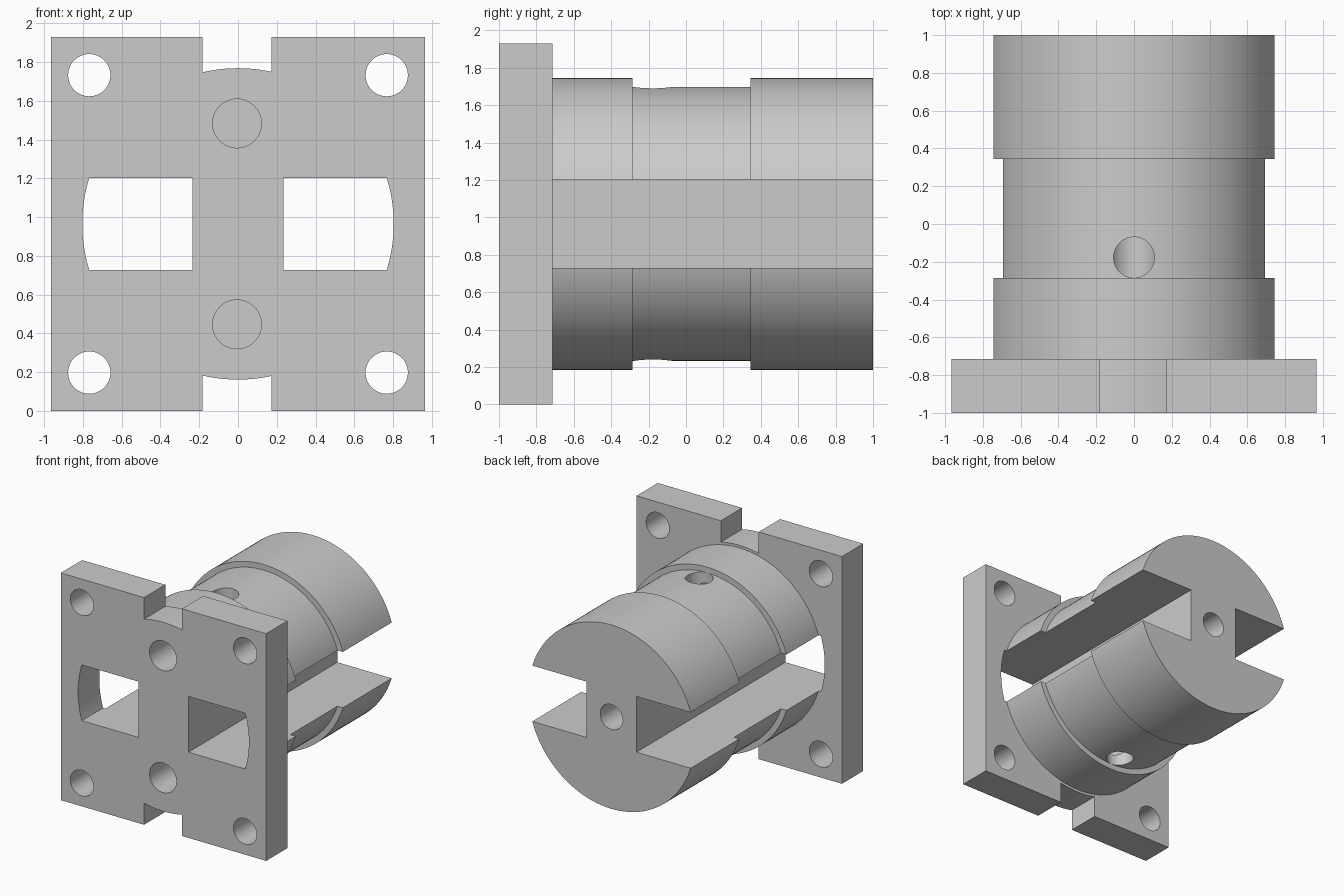
import bpy
import bmesh
import math
from mathutils import Matrix, Vector

cube = bpy.data.objects.get("Cube")
if cube:
    bpy.data.objects.remove(cube, do_unlink=True)

MID = 0.965          # height of the axis
PLATE_BACK = -0.715  # where the plate meets the body
PLUG_R, BODY_R, GROOVE_R = 0.803, 0.781, 0.733
SLOT_X, SLOT_H = 0.235, 0.237

grey = bpy.data.materials.new("machined grey")
grey.use_nodes = True
grey.diffuse_color = (0.6, 0.6, 0.6, 1)
grey.node_tree.nodes["Principled BSDF"].inputs["Base Color"].default_value = (0.6, 0.6, 0.6, 1)


def finish_mesh(bm, name):
    bmesh.ops.recalc_face_normals(bm, faces=bm.faces)
    mesh = bpy.data.meshes.new(name)
    bm.to_mesh(mesh)
    bm.free()
    mesh.materials.append(grey)
    ob = bpy.data.objects.new(name, mesh)
    bpy.context.collection.objects.link(ob)
    return ob


def box(name, low, high):
    low, high = Vector(low), Vector(high)
    bm = bmesh.new()
    place = Matrix.Translation((low + high) / 2) @ Matrix.Diagonal((*(high - low), 1))
    bmesh.ops.create_cube(bm, size=1, matrix=place)
    return finish_mesh(bm, name)


def rod(name, start, end, radius, sides=48):
    start, end = Vector(start), Vector(end)
    axis = end - start
    turn = axis.to_track_quat("Z", "Y").to_matrix().to_4x4()
    bm = bmesh.new()
    bmesh.ops.create_cone(bm, cap_ends=True, segments=sides, radius1=radius, radius2=radius,
                          depth=axis.length, matrix=Matrix.Translation((start + end) / 2) @ turn)
    return finish_mesh(bm, name)


def combine(target, tool, operation="DIFFERENCE"):
    """Apply a boolean and discard the tool."""
    mod = target.modifiers.new("cut", "BOOLEAN")
    mod.operation, mod.object, mod.solver = operation, tool, "EXACT"
    bpy.context.view_layer.objects.active = target
    bpy.ops.object.modifier_apply(modifier=mod.name)
    bpy.data.objects.remove(tool, do_unlink=True)


def plug():
    return rod("plug_cutter", (0, -1.3, MID), (0, 0, MID), PLUG_R, 128)


# Square mounting plate
plate = box("mounting_plate", (-0.965, -1, 0), (0.965, PLATE_BACK, 2 * MID))

# Grooved round body, turned from a stepped profile
profile = [(0, PLATE_BACK), (BODY_R, PLATE_BACK), (BODY_R, -0.286), (GROOVE_R, -0.286),
           (GROOVE_R, 0.345), (BODY_R, 0.345), (BODY_R, 1), (0, 1)]
bm = bmesh.new()
points = [bm.verts.new((r, y, MID)) for r, y in profile]
edges = [bm.edges.new(pair) for pair in zip(points, points[1:])]
bmesh.ops.spin(bm, geom=points + edges, cent=(0, 0, MID), axis=(0, 1, 0),
               angle=math.tau, steps=128, use_duplicate=False)
bmesh.ops.remove_doubles(bm, verts=bm.verts, dist=0.0001)
body = finish_mesh(bm, "grooved_body")

for side in (-1, 1):
    # Side slots: arc-ended windows in the plate, open channels in the body
    xs = sorted((side * SLOT_X, side * 1.2))
    low, high = (xs[0], -1.2, MID - SLOT_H), (xs[1], 1.2, MID + SLOT_H)
    window = box("window_cutter", low, high)
    combine(window, plug(), "INTERSECT")
    combine(plate, window)
    combine(body, box("channel_cutter", low, high))

    # Top and bottom notches, stopping at the round plug
    zs = sorted((MID + side * 0.5, MID + side * 1.2))
    notch = box("notch_cutter", (-0.183, -1.2, zs[0]), (0.173, -0.5, zs[1]))
    combine(notch, plug())
    combine(plate, notch)

    # Corner bolt holes
    for up in (-1, 1):
        x, z = side * 0.767, MID + up * 0.767
        combine(plate, rod("bolt_cutter", (x, -1.2, z), (x, -0.5, z), 0.109))

    # Blind front bores that run just past the radial ports in the groove
    z = MID + side * 0.518
    for part in (plate, body):
        combine(part, rod("bore_cutter", (-0.005, -1.2, z), (-0.005, -0.06, z), 0.126))
    combine(body, rod("port_cutter", (0, -0.177, MID + side), (0, -0.177, MID + side * 0.5), 0.108))

# Blind centre hole in the back end
combine(body, rod("centre_cutter", (0, 1.2, MID), (0, 0.5, MID), 0.106))

# Smooth curved walls, crisp edges
for ob in bpy.context.selected_objects:
    ob.select_set(False)
for ob in (plate, body):
    ob.select_set(True)
bpy.context.view_layer.objects.active = body
bpy.ops.object.shade_smooth_by_angle(angle=math.radians(30))
